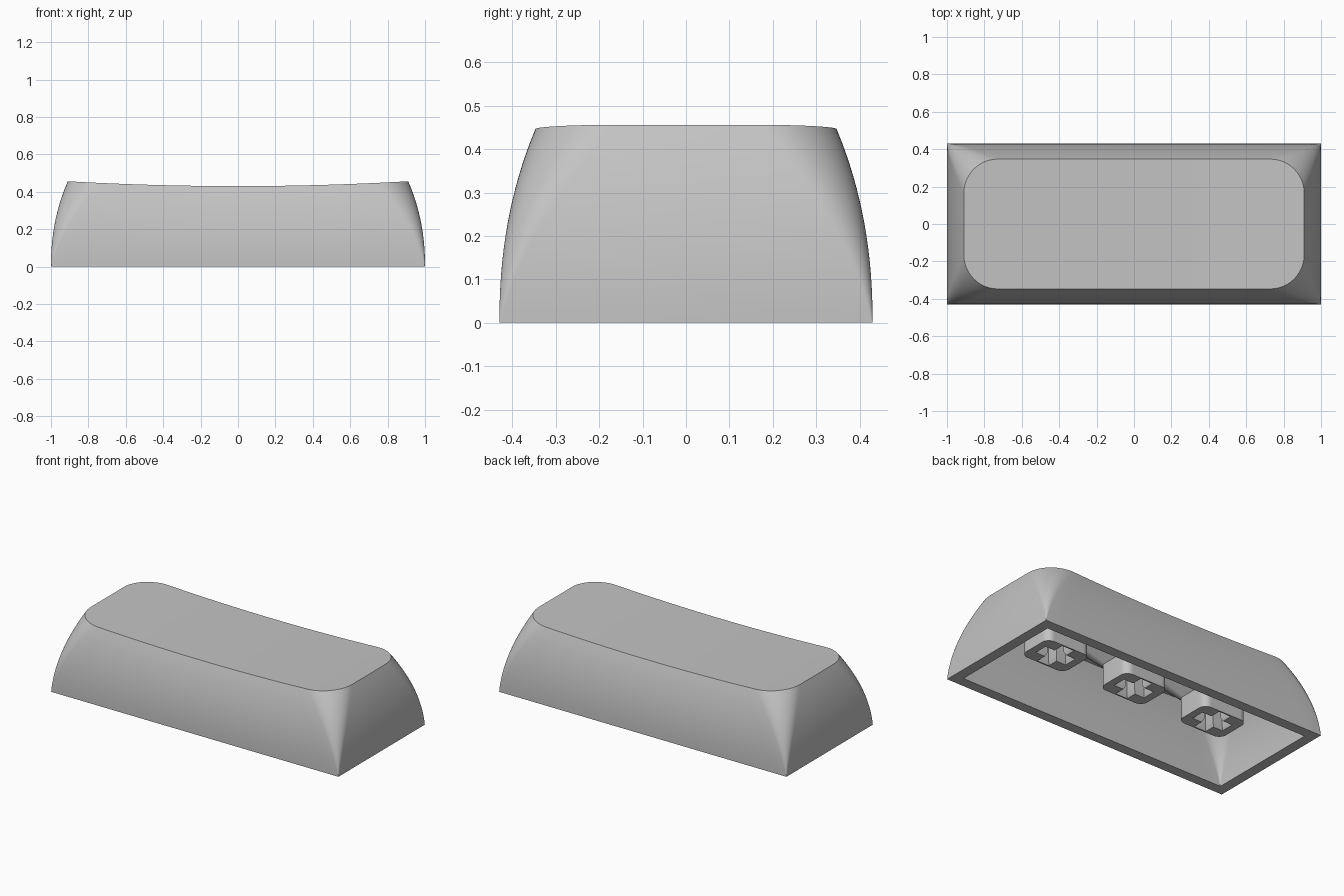
import bpy, bmesh
from math import sin, cos, pi, radians

cube = bpy.data.objects.get("Cube")
if cube:
    bpy.data.objects.remove(cube, do_unlink=True)

grey = bpy.data.materials.new("plain_grey")
grey.use_nodes = True
GREY = (0.55, 0.55, 0.55, 1)
grey.diffuse_color = GREY
grey.node_tree.nodes["Principled BSDF"].inputs["Base Color"].default_value = GREY

HEIGHT, DISH = 0.456, 0.026
HALF_X, HALF_Y = 1.0, 0.43
TAPER_X, TAPER_Y, TOP_RADIUS = 0.09, 0.083, 0.18
WALL, TOP_THICK = 0.065, 0.05
LAYERS, ARC, SPAN = 16, 12, 20


def rounded_rect(hx, hy, r):
    """Outline whose second half mirrors the first across y = 0."""
    arc = [(hx - r + r * cos(i * pi / 2 / ARC), hy - r + r * sin(i * pi / 2 / ARC))
           for i in range(ARC + 1)]
    straight = [((hx - r) * (1 - 2 * i / SPAN), hy) for i in range(1, SPAN)]
    half = arc + straight + [(-x, y) for x, y in reversed(arc)]
    return half + [(x, -y) for x, y in reversed(half)]


def bridge(bm, a, b):
    for i in range(len(a)):
        j = (i + 1) % len(a)
        bm.faces.new((a[i], a[j], b[j], b[i]))


def finish(bm, name):
    bmesh.ops.recalc_face_normals(bm, faces=bm.faces)
    mesh = bpy.data.meshes.new(name)
    bm.to_mesh(mesh)
    bm.free()
    mesh.materials.append(grey)
    obj = bpy.data.objects.new(name, mesh)
    bpy.context.collection.objects.link(obj)
    return obj


def activate(obj):
    bpy.ops.object.select_all(action='DESELECT')
    obj.select_set(True)
    bpy.context.view_layer.objects.active = obj


def smooth(obj):
    activate(obj)
    bpy.ops.object.shade_smooth_by_angle(angle=radians(30))


def loft(name, sections):
    """Closed solid through (outline, z) sections."""
    bm = bmesh.new()
    rings = [[bm.verts.new((x, y, z)) for x, y in pts] for pts, z in sections]
    for a, b in zip(rings, rings[1:]):
        bridge(bm, a, b)
    bm.faces.new(rings[0])
    bm.faces.new(rings[-1])
    return finish(bm, name)


# Hollow cap: bulging sides, corners rounding towards a dished top
def skin(bm, inset, drop):
    rings = []
    for k in range(LAYERS + 1):
        t = k / LAYERS
        bulge = t ** 2.15
        pts = rounded_rect(HALF_X - inset - TAPER_X * bulge,
                           HALF_Y - inset - TAPER_Y * bulge,
                           0.002 + TOP_RADIUS * t ** 1.2)
        rings.append([bm.verts.new((x, y, t * (HEIGHT - drop - DISH * (1 - (x / 0.91) ** 2))))
                      for x, y in pts])
    for a, b in zip(rings, rings[1:]):
        bridge(bm, a, b)
    top = rings[-1]
    n = len(top)
    for i in range(n // 2 - 1):
        bm.faces.new((top[i], top[i + 1], top[n - 2 - i], top[n - 1 - i]))
    return rings[0]


bm = bmesh.new()
bridge(bm, skin(bm, 0, 0), skin(bm, WALL, TOP_THICK))
smooth(finish(bm, "cap_shell"))


# Stems: rounded posts flaring into the underside of the top
def cross(length, width):
    pts = [(length, width), (width, width), (width, length)]
    out = []
    for _ in range(4):
        out += pts
        pts = [(-y, x) for x, y in pts]
    return out


STEM_Z, FLARE_Z, FLARE = 0.12, 0.256, 0.135
LEAD = 0.012
for side, offset in (("left", 0.571), ("middle", 0), ("right", -0.571)):
    stem = loft(side + "_stem", [
        (rounded_rect(0.155, 0.117, 0.048), STEM_Z),
        (rounded_rect(0.155, 0.117, 0.048), FLARE_Z),
        (rounded_rect(0.155 + FLARE, 0.117 + FLARE, 0.09), FLARE_Z + FLARE)])
    # Cross-shaped socket with a widened mouth
    cutter = loft("socket_cutter", [
        (cross(0.097 + LEAD, 0.031 + LEAD), STEM_Z - 0.001),
        (cross(0.097, 0.031), STEM_Z + 0.024),
        (cross(0.097, 0.031), STEM_Z + 0.19)])
    cutter.hide_render = True
    cut = stem.modifiers.new("socket", 'BOOLEAN')
    cut.operation = 'DIFFERENCE'
    cut.solver = 'EXACT'
    cut.object = cutter
    activate(stem)
    bpy.ops.object.modifier_apply(modifier=cut.name)
    bpy.data.objects.remove(cutter, do_unlink=True)
    smooth(stem)
    stem.location.x = offset
